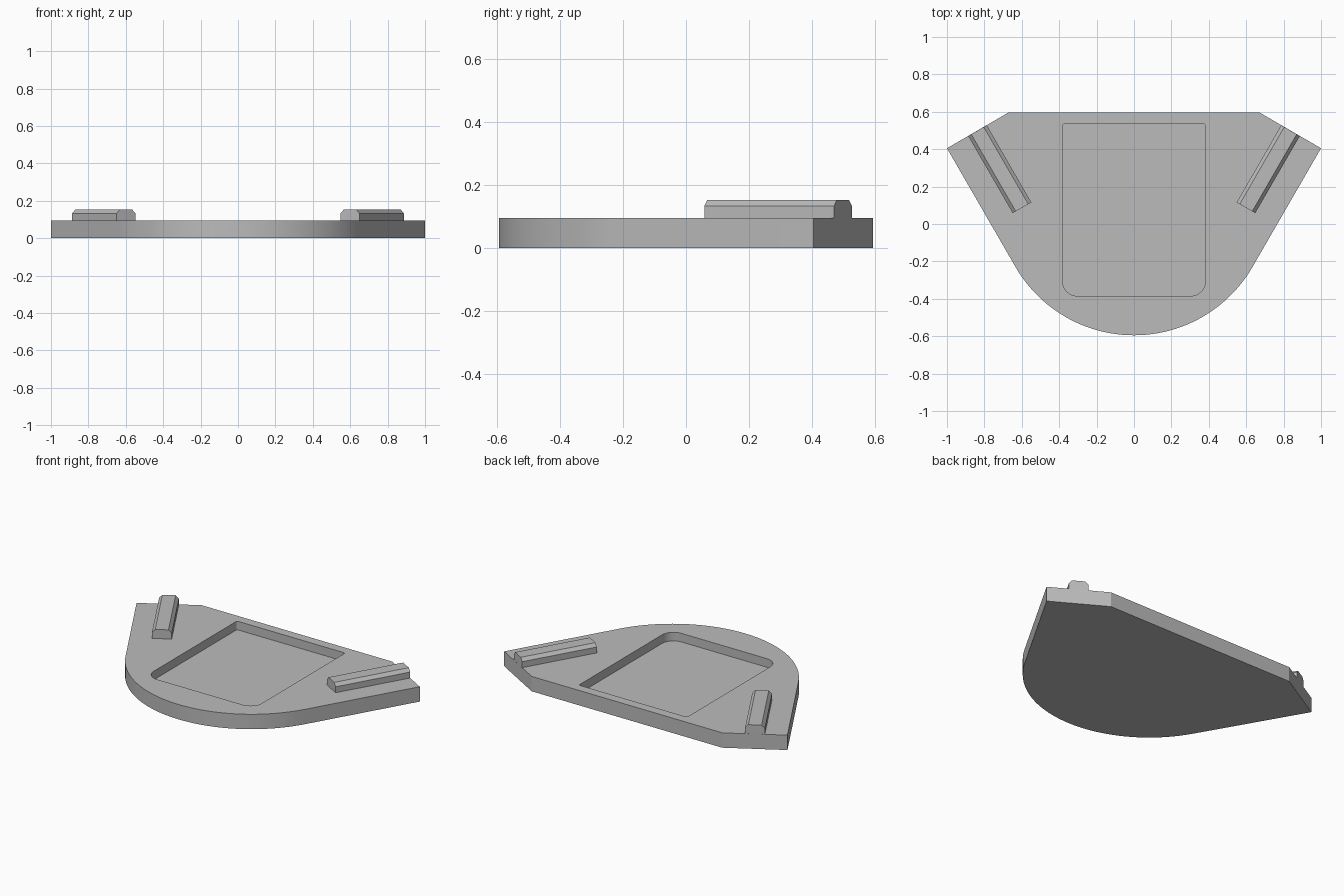
import bpy, bmesh, math
from mathutils import Vector

cube = bpy.data.objects.get("Cube")
if cube:
    bpy.data.objects.remove(cube, do_unlink=True)

GREY = (0.5, 0.5, 0.5, 1)
grey = bpy.data.materials.new("plain grey")
grey.use_nodes = True
grey.diffuse_color = GREY
grey.node_tree.nodes["Principled BSDF"].inputs["Base Color"].default_value = GREY

TOP = 0.095       # plate thickness
FLOOR = 0.04      # pocket floor height
BACK = 0.595


def prism(name, points, sweep):
    """Sweep a closed 3D outline along a vector into a solid."""
    bm = bmesh.new()
    face = bm.faces.new([bm.verts.new(p) for p in points])
    swept = bmesh.ops.extrude_face_region(bm, geom=[face])["geom"]
    moved = [g for g in swept if isinstance(g, bmesh.types.BMVert)]
    bmesh.ops.translate(bm, verts=moved, vec=sweep)
    bmesh.ops.recalc_face_normals(bm, faces=bm.faces)
    mesh = bpy.data.meshes.new(name)
    bm.to_mesh(mesh)
    bm.free()
    mesh.materials.append(grey)
    obj = bpy.data.objects.new(name, mesh)
    bpy.context.collection.objects.link(obj)
    return obj


def activate(obj):
    bpy.ops.object.select_all(action='DESELECT')
    obj.select_set(True)
    bpy.context.view_layer.objects.active = obj


def arc(cx, cy, r, start, end, steps, z):
    angles = [math.radians(start + (end - start) * i / steps) for i in range(steps + 1)]
    return [(cx + r * math.cos(a), cy + r * math.sin(a), z) for a in angles]


# Base plate: straight back, clipped corners, tapered sides, round front
RADIUS = 0.732
outline = [(1, 0.405, 0), (0.673, BACK, 0), (-0.673, BACK, 0), (-1, 0.405, 0)]
outline += arc(0, RADIUS - BACK, RADIUS, 210, 330, 48, 0)
plate = prism("base_plate", outline, (0, 0, TOP))

# Pocket: large radii at the front, tiny ones at the back
pocket = []
for sx, y, r, start in ((1, 0.535, 0.012, 0), (-1, 0.535, 0.012, 90),
                        (-1, -0.385, 0.08, 180), (1, -0.385, 0.08, 270)):
    cy = y - r if y > 0 else y + r
    pocket += arc(sx * (0.382 - r), cy, r, start, start + 90, 8, FLOOR)
cutter = prism("pocket_cutter", pocket, (0, 0, 0.2))
cutter.hide_render = True
cut = plate.modifiers.new("pocket", 'BOOLEAN')
cut.operation = 'DIFFERENCE'
cut.solver = 'EXACT'
cut.object = cutter
activate(plate)
bpy.ops.object.modifier_apply(modifier=cut.name)
bpy.data.objects.remove(cutter, do_unlink=True)
bpy.ops.object.shade_smooth_by_angle(angle=math.radians(25))

# Chamfered rails, running inward from the clipped corners
profile = [(0.131, TOP), (0.131, 0.133), (0.15, 0.153),
           (0.227, 0.153), (0.246, 0.133), (0.246, TOP)]
c, s = math.cos(math.radians(30)), 0.5
for name, side in (("left_rail", 1), ("right_rail", -1)):
    section = [(side * (1 - u * c), 0.405 + u * s, z) for u, z in profile]
    prism(name, section, Vector((-side * s, -c, 0)) * 0.476)
